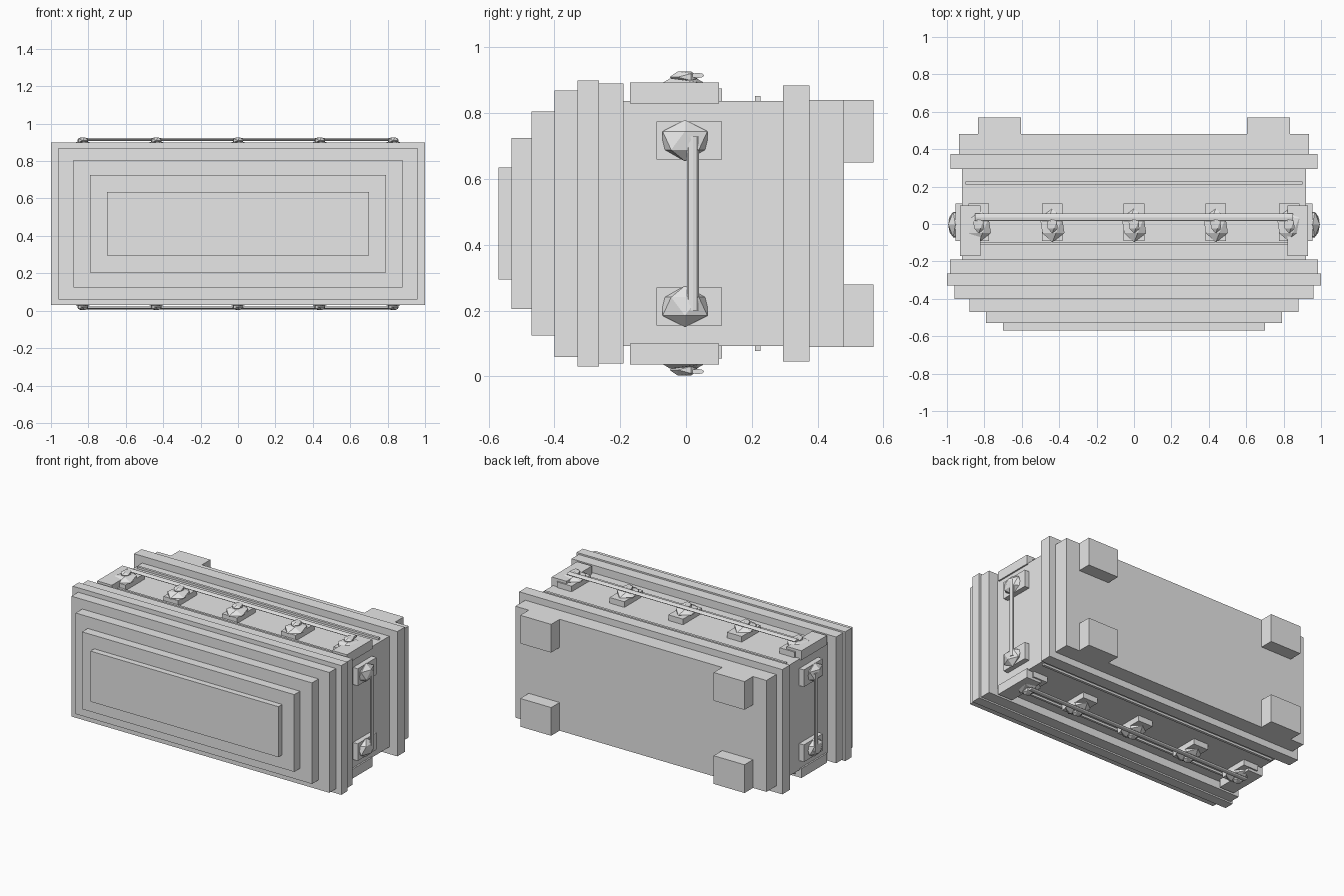
import bpy
from math import pi, radians
from mathutils import Matrix

cube = bpy.data.objects.get("Cube")
if cube:
    bpy.data.objects.remove(cube, do_unlink=True)

MID = 0.465  # height of the horizontal mirror plane

grey = bpy.data.materials.new("light_grey")
grey.use_nodes = True
grey.diffuse_color = (0.8, 0.8, 0.8, 1)
grey.node_tree.nodes["Principled BSDF"].inputs["Base Color"].default_value = (0.8, 0.8, 0.8, 1)


def finish(name):
    ob = bpy.context.object
    ob.name = name
    ob.data.materials.append(grey)
    return ob


def box(name, x, y, z):
    """Box from (min, max) pairs."""
    bpy.ops.mesh.primitive_cube_add(size=1)
    ob = finish(name)
    size = [b - a for a, b in (x, y, z)]
    centre = [(a + b) / 2 for a, b in (x, y, z)]
    ob.data.transform(Matrix.Translation(centre) @ Matrix.Diagonal((*size, 1)))
    return ob


def stud(name, centre, half, turn=0):
    """Faceted stud; turn tips its pole about x."""
    bpy.ops.mesh.primitive_ico_sphere_add(subdivisions=1, radius=1)
    ob = finish(name)
    ob.data.transform(Matrix.Translation(centre) @ Matrix.Diagonal((*half, 1))
                      @ Matrix.Rotation(turn, 4, 'X'))
    return ob


def rod(name, centre, half, axis):
    """Flattened eight-sided rod along x or z."""
    bpy.ops.mesh.primitive_cylinder_add(vertices=8, radius=1, depth=2)
    ob = finish(name)
    turn = Matrix.Rotation(pi / 2, 4, 'Y') if axis == 'x' else Matrix.Identity(4)
    ob.data.transform(Matrix.Translation(centre) @ Matrix.Diagonal((*half, 1)) @ turn)
    return ob


def mirrored(ob, x=False, z=False):
    """Mirror across the middle of the chest."""
    ob.data.transform(Matrix.Translation((0, 0, -MID)))
    ob.location.z = MID
    mod = ob.modifiers.new("Mirror", 'MIRROR')
    mod.use_axis = (x, False, z)
    mod.use_mirror_merge = False


# Stepped shell: front y, back y, half width, half height
layers = [
    ("front_panel", -0.57, -0.53, 0.70, 0.17),
    ("front_step_inner", -0.53, -0.47, 0.79, 0.26),
    ("front_step_middle", -0.47, -0.40, 0.88, 0.34),
    ("front_step_outer", -0.40, -0.33, 0.96, 0.405),
    ("lid_rim", -0.33, -0.265, 1.0, 0.435),
    ("lid_collar", -0.265, -0.19, 0.985, 0.425),
    ("body", -0.19, 0.295, 0.92, 0.373),
    ("back_band", 0.295, 0.375, 0.98, 0.42),
    ("back_panel", 0.375, 0.48, 0.935, 0.375),
]
for name, y0, y1, w, h in layers:
    box(name, (-w, w), (y0, y1), (MID - h, MID + h))

# Feet on the back, corner blocks and thin trim strips
mirrored(box("foot", (0.605, 0.835), (0.48, 0.57), (0.65, 0.84)), x=True, z=True)
mirrored(box("corner_block", (0.82, 0.93), (-0.17, 0.10), (0.83, 0.893)), x=True, z=True)
mirrored(box("back_strip", (-0.9, 0.9), (0.21, 0.227), (0.83, 0.852)), z=True)
mirrored(box("front_strip", (-0.9, 0.9), (-0.112, -0.097), (0.83, 0.852)), z=True)

# Studs on plates along top and bottom
for x in (-0.83, -0.437, 0, 0.437, 0.83):
    mirrored(box("stud_plate", (x - 0.055, x + 0.055), (-0.09, 0.11), (0.83, 0.876)), z=True)
    mirrored(stud("stud", (x, -0.008, 0.877), (0.073, 0.09, 0.034), radians(90)), z=True)
    mirrored(stud("stud_knob", (x, -0.005, 0.91), (0.033, 0.045, 0.02), radians(90)), z=True)
mirrored(rod("long_rod", (0, 0.035, 0.915), (0.85, 0.02, 0.008), 'x'), z=True)

# End handles with their studs and plates
mirrored(box("handle_plate", (0.91, 0.955), (-0.09, 0.11), (0.66, 0.775)), x=True, z=True)
mirrored(stud("handle_stud", (0.955, -0.003, 0.717), (0.043, 0.08, 0.063)), x=True, z=True)
mirrored(rod("handle_bar", (0.983, 0.021, MID), (0.008, 0.018, 0.265), 'z'), x=True)
